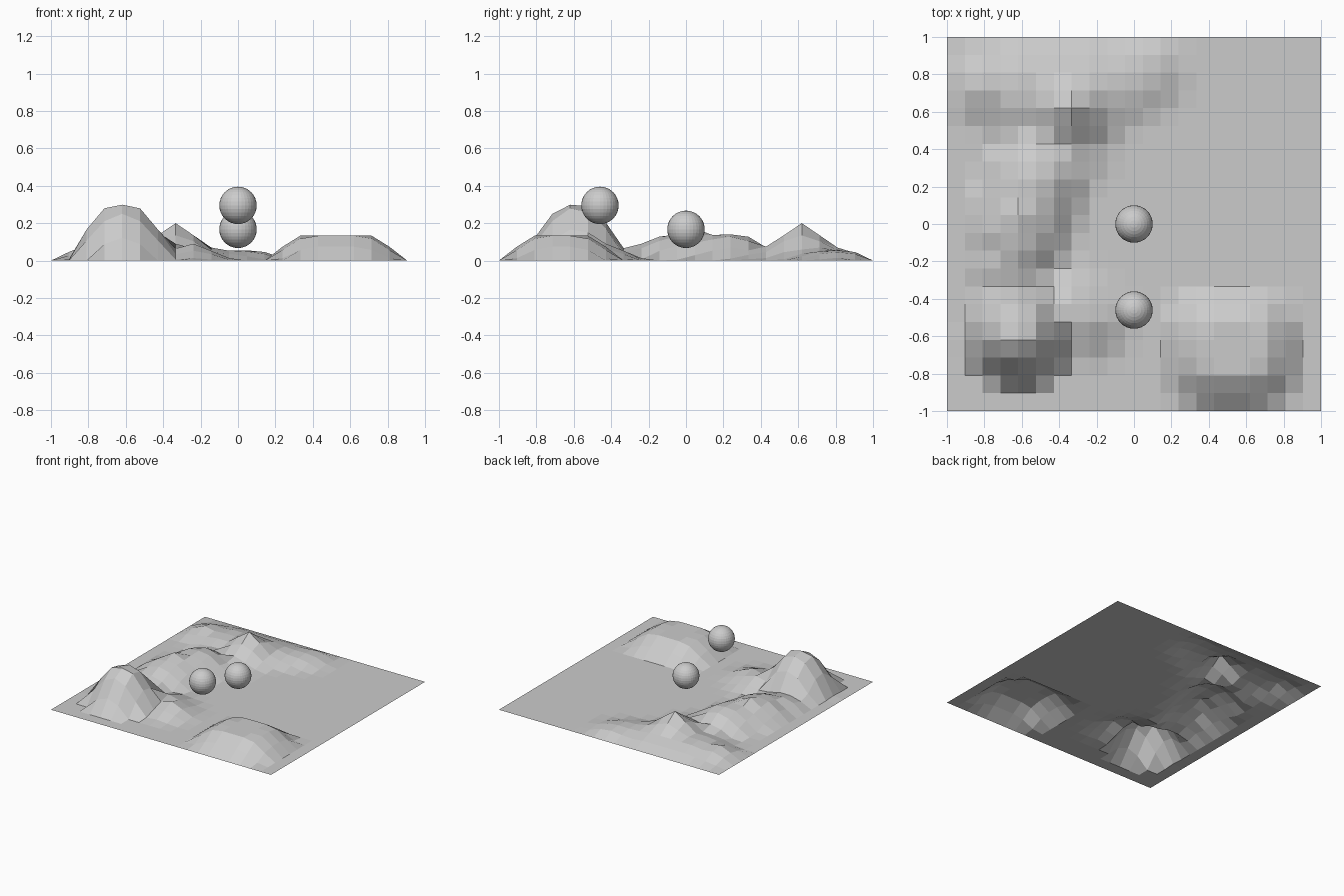
import bpy, bmesh
from math import hypot

old = bpy.data.objects.get("Cube")
if old:
    bpy.data.objects.remove(old, do_unlink=True)

CELLS = 21
STEP = 2 / CELLS

grey = bpy.data.materials.new("plain grey")
grey.use_nodes = True
colour = (0.6, 0.6, 0.6, 1)
grey.diffuse_color = colour
grey.node_tree.nodes["Principled BSDF"].inputs["Base Color"].default_value = colour

# Slope profiles: (share of radius, share of height)
DOME = [(0, 1), (0.33, 0.93), (0.66, 0.55), (1, 0)]
MESA = [(0, 1), (0.4, 1), (1, 0)]
PEAK = [(0, 1), (0.33, 0.68), (0.66, 0.3), (1, 0)]

# Hills: ridge start and end in grid cells, height, radius in cells, profile
HILLS = [
    ((4, 4.3), (4, 4.3), 0.305, 3.05, DOME),    # tall front mountain
    ((7, 6), (8, 5), 0.09, 2.4, PEAK),          # its low shoulder
    ((3, 8), (4, 8), 0.09, 2, DOME),            # saddle
    ((4, 11), (4, 11), 0.17, 3, PEAK),          # middle ridge
    ((4, 10), (5, 13), 0.14, 2.9, DOME),
    ((5, 13), (7, 15), 0.075, 2.5, PEAK),
    ((7, 17), (7, 17), 0.2, 3, PEAK),           # back peak
    ((4, 18), (8, 18), 0.075, 3, DOME),         # back range
    ((2, 18), (2, 18.5), 0.085, 2.2, PEAK),
    ((9, 18), (11, 19), 0.055, 2.4, DOME),
]


def slope(t, profile):
    for (a, ha), (b, hb) in zip(profile, profile[1:]):
        if t <= b:
            return ha + (hb - ha) * (t - a) / (b - a)
    return 0


def ridge_distance(x, y, start, end):
    dx, dy = end[0] - start[0], end[1] - start[1]
    length = dx * dx + dy * dy
    t = ((x - start[0]) * dx + (y - start[1]) * dy) / length if length else 0
    t = min(max(t, 0), 1)
    return hypot(x - start[0] - t * dx, y - start[1] - t * dy)


def height(x, y):
    if x in (0, CELLS) or y in (0, CELLS):
        return 0
    # Flat-topped mound: distance to a small box
    d = hypot(max(15 - x, 0, x - 17), max(3 - y, 0, y - 4))
    best = 0.133 * slope(d / 3, MESA)
    for start, end, h, radius, profile in HILLS:
        d = ridge_distance(x, y, start, end)
        best = max(best, h * slope(d / radius, profile))
    return best


def finish(name, bm, location=(0, 0, 0)):
    mesh = bpy.data.meshes.new(name)
    bm.to_mesh(mesh)
    bm.free()
    mesh.materials.append(grey)
    obj = bpy.data.objects.new(name, mesh)
    obj.location = location
    bpy.context.collection.objects.link(obj)


# Ground sheet with raised hills
bm = bmesh.new()
bmesh.ops.create_grid(bm, x_segments=CELLS, y_segments=CELLS, size=1)
for v in bm.verts:
    v.co.z = height(round((v.co.x + 1) / STEP), round((v.co.y + 1) / STEP))
finish("terrain", bm)

# Floating balls
for name, y, z in (("centre_ball", 0, 0.167), ("front_ball", -0.46, 0.295)):
    bm = bmesh.new()
    bmesh.ops.create_uvsphere(bm, u_segments=32, v_segments=16, radius=0.1)
    finish(name, bm, (0, y, z))
